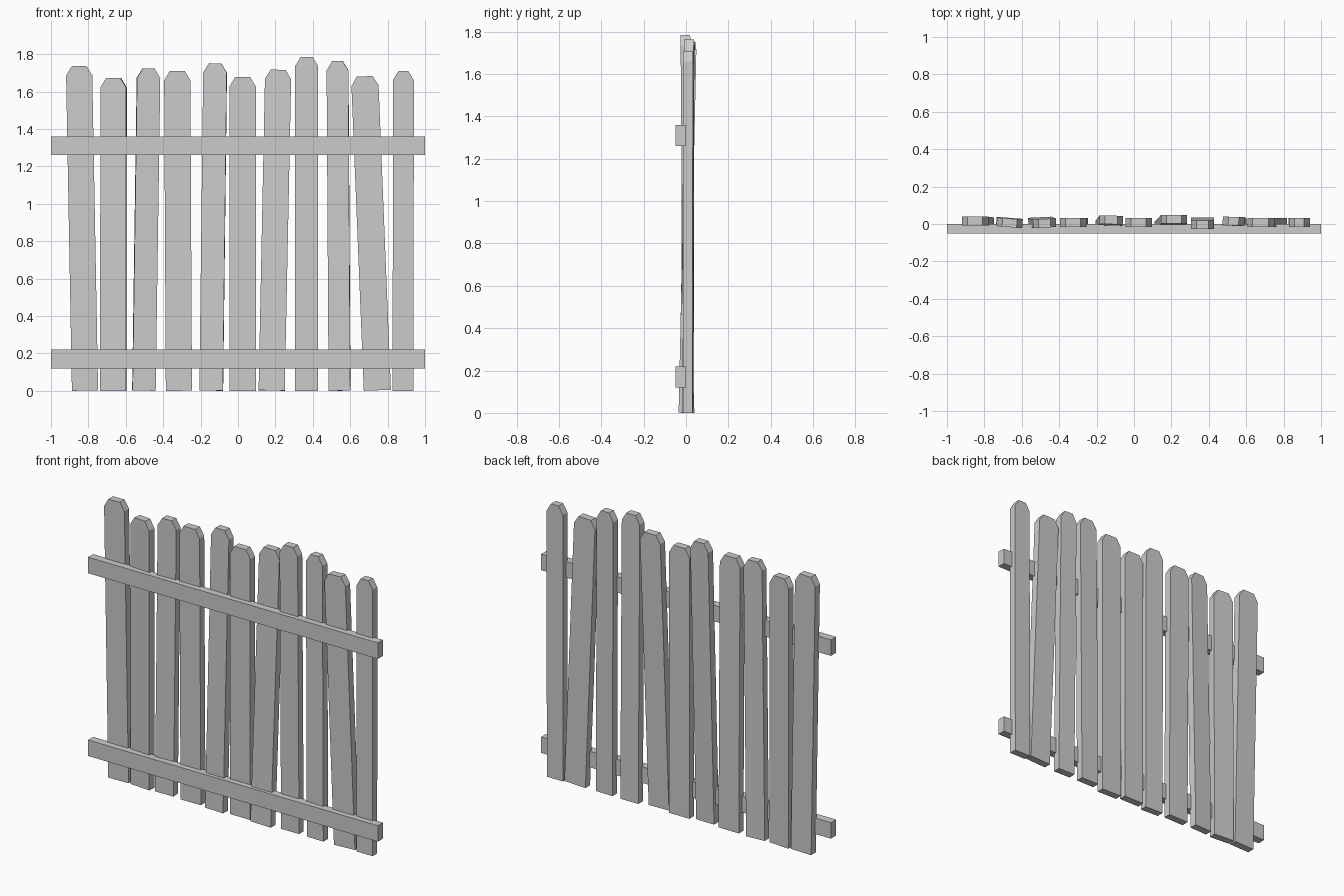
import bpy
import bmesh
from mathutils import Matrix, Vector

cube = bpy.data.objects.get("Cube")
if cube:
    bpy.data.objects.remove(cube, do_unlink=True)

# One weathered grey for all the timber
grey = bpy.data.materials.new("grey_wood")
grey.use_nodes = True
colour = (0.6, 0.6, 0.6, 1)
grey.diffuse_color = colour
grey.node_tree.nodes["Principled BSDF"].inputs["Base Color"].default_value = colour


def extrude_profile(name, outline, depth):
    """Solid from an x-z outline, centred on y = 0."""
    bm = bmesh.new()
    face = bm.faces.new([bm.verts.new((x, -depth / 2, z)) for x, z in outline])
    moved = bmesh.ops.extrude_face_region(bm, geom=[face])["geom"]
    verts = [g for g in moved if isinstance(g, bmesh.types.BMVert)]
    bmesh.ops.translate(bm, verts=verts, vec=(0, depth, 0))
    bmesh.ops.recalc_face_normals(bm, faces=bm.faces)
    mesh = bpy.data.meshes.new(name)
    bm.to_mesh(mesh)
    bm.free()
    mesh.materials.append(grey)
    obj = bpy.data.objects.new(name, mesh)
    bpy.context.collection.objects.link(obj)
    return obj


def plank(name, width, height, foot, top, yaw):
    """Board with clipped top corners, leaning from foot (x, y) to top (x, y)."""
    w, cut = width / 2, 0.03
    outline = [(-w, 0), (w, 0), (w, height - 0.05), (w - cut, height),
               (cut - w, height), (-w, height - 0.05)]
    obj = extrude_profile(name, outline, 0.046)
    up = Vector((top[0] - foot[0], top[1] - foot[1], height)).normalized()
    side = Vector((1, yaw, 0))
    side = (side - up * side.dot(up)).normalized()
    turn = Matrix((side, up.cross(side), up)).transposed()
    lift = w * abs(up.x) + 0.023 * abs(up.y)
    obj.matrix_world = Matrix.Translation((*foot, lift)) @ turn.to_4x4()


# Upright planks: width, height, foot x, foot y, top x, top y, yaw
planks = [
    (0.140, 1.735, -0.818, 0.012, -0.850, 0.016, 0),
    (0.138, 1.672, -0.667, 0.010, -0.665, 0.006, -0.08),
    (0.124, 1.722, -0.503, 0.013, -0.478, 0.004, 0.05),
    (0.140, 1.710, -0.316, 0.008, -0.325, 0.008, 0),
    (0.126, 1.750, -0.143, -0.008, -0.122, 0.022, -0.03),
    (0.140, 1.678, 0.025, 0.008, 0.025, 0.008, 0),
    (0.140, 1.715, 0.180, -0.012, 0.215, 0.026, 0),
    (0.124, 1.785, 0.367, 0.012, 0.367, -0.003, 0),
    (0.116, 1.763, 0.543, 0.008, 0.532, 0.015, -0.03),
    (0.145, 1.680, 0.745, 0.008, 0.677, 0.008, 0),
    (0.112, 1.710, 0.883, 0.008, 0.884, 0.008, 0),
]
for i, (w, h, fx, fy, tx, ty, yaw) in enumerate(planks, 1):
    plank(f"plank_{i}", w, h, (fx, fy), (tx, ty), yaw)

# Horizontal rails across the front
for name, z in (("lower_rail", 0.17), ("upper_rail", 1.31)):
    rail = extrude_profile(name, [(-1, -0.05), (1, -0.05), (1, 0.05), (-1, 0.05)], 0.05)
    rail.location = (0, -0.025, z)
